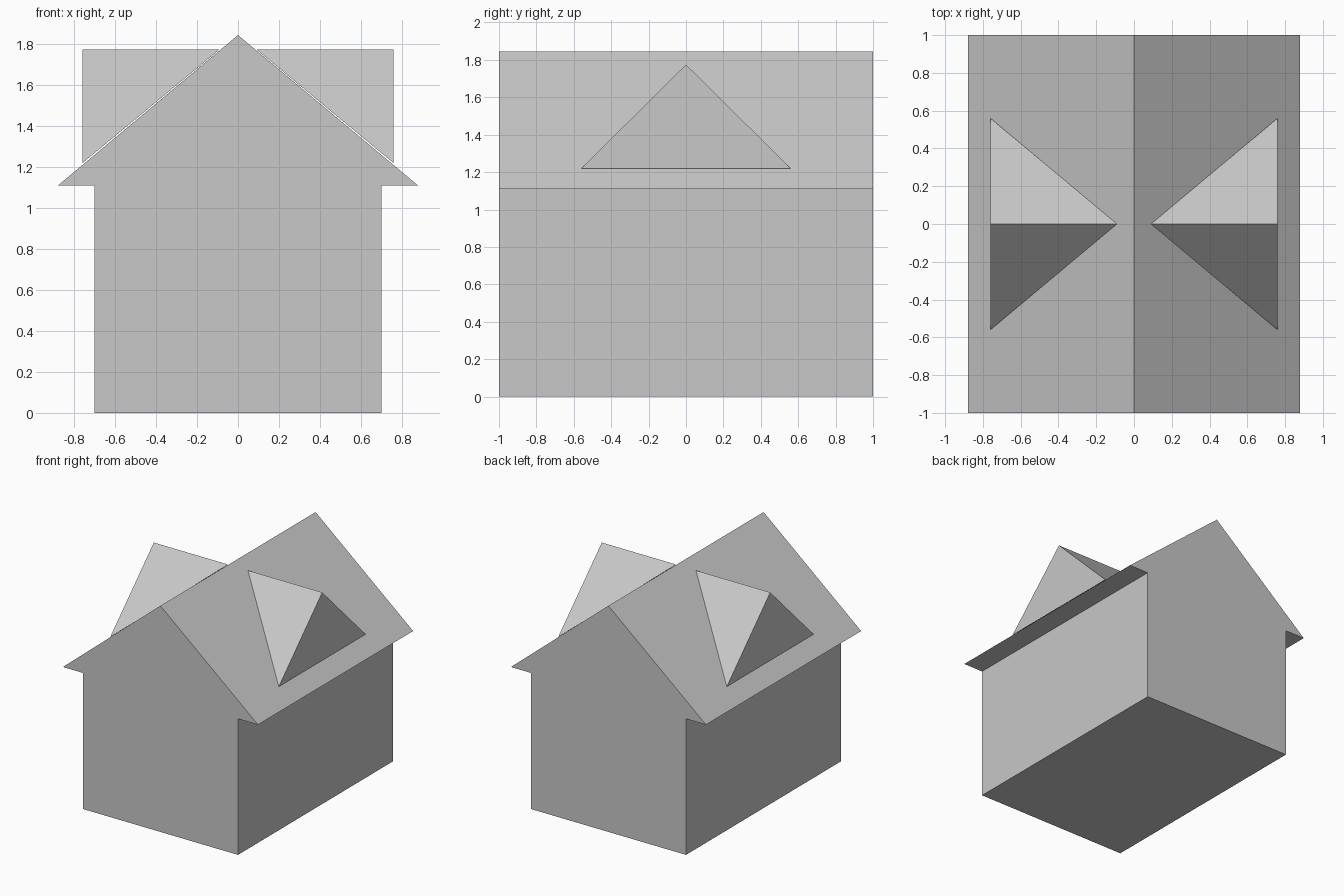
import bpy
import bmesh

cube = bpy.data.objects.get("Cube")
if cube:
    bpy.data.objects.remove(cube, do_unlink=True)

# One plain grey for the whole house
GREY = (0.58, 0.58, 0.58, 1.0)
grey = bpy.data.materials.new("light_grey")
grey.use_nodes = True
grey.diffuse_color = GREY
grey.node_tree.nodes["Principled BSDF"].inputs["Base Color"].default_value = GREY


def finish(name, bm):
    bmesh.ops.recalc_face_normals(bm, faces=bm.faces[:])
    mesh = bpy.data.meshes.new(name)
    bm.to_mesh(mesh)
    bm.free()
    mesh.materials.append(grey)
    obj = bpy.data.objects.new(name, mesh)
    bpy.context.collection.objects.link(obj)
    return obj


# House body: gabled outline with overhanging eaves, extruded front to back
right_half = [(0.70, 0), (0.70, 1.11), (0.88, 1.11)]
outline = right_half + [(0, 1.845)] + [(-x, z) for x, z in reversed(right_half)]
bm = bmesh.new()
front = bm.faces.new([bm.verts.new((x, -1, z)) for x, z in outline])
extruded = bmesh.ops.extrude_face_region(bm, geom=[front], use_keep_orig=True)
back_verts = [g for g in extruded["geom"] if isinstance(g, bmesh.types.BMVert)]
bmesh.ops.translate(bm, verts=back_verts, vec=(0, 2, 0))
finish("house_body", bm)

# Dormers: upright outer triangle whose ridge runs back into the roof slope
for name, side in (("left_dormer", 1), ("right_dormer", -1)):
    bm = bmesh.new()
    corners = [(0.76, -0.56, 1.22), (0.76, 0.56, 1.22), (0.76, 0, 1.775), (0.09, 0, 1.775)]
    a, b, peak, inner = [bm.verts.new((side * x, y, z)) for x, y, z in corners]
    for tri in ((a, b, peak), (a, peak, inner), (b, inner, peak), (a, inner, b)):
        bm.faces.new(tri)
    finish(name, bm)
